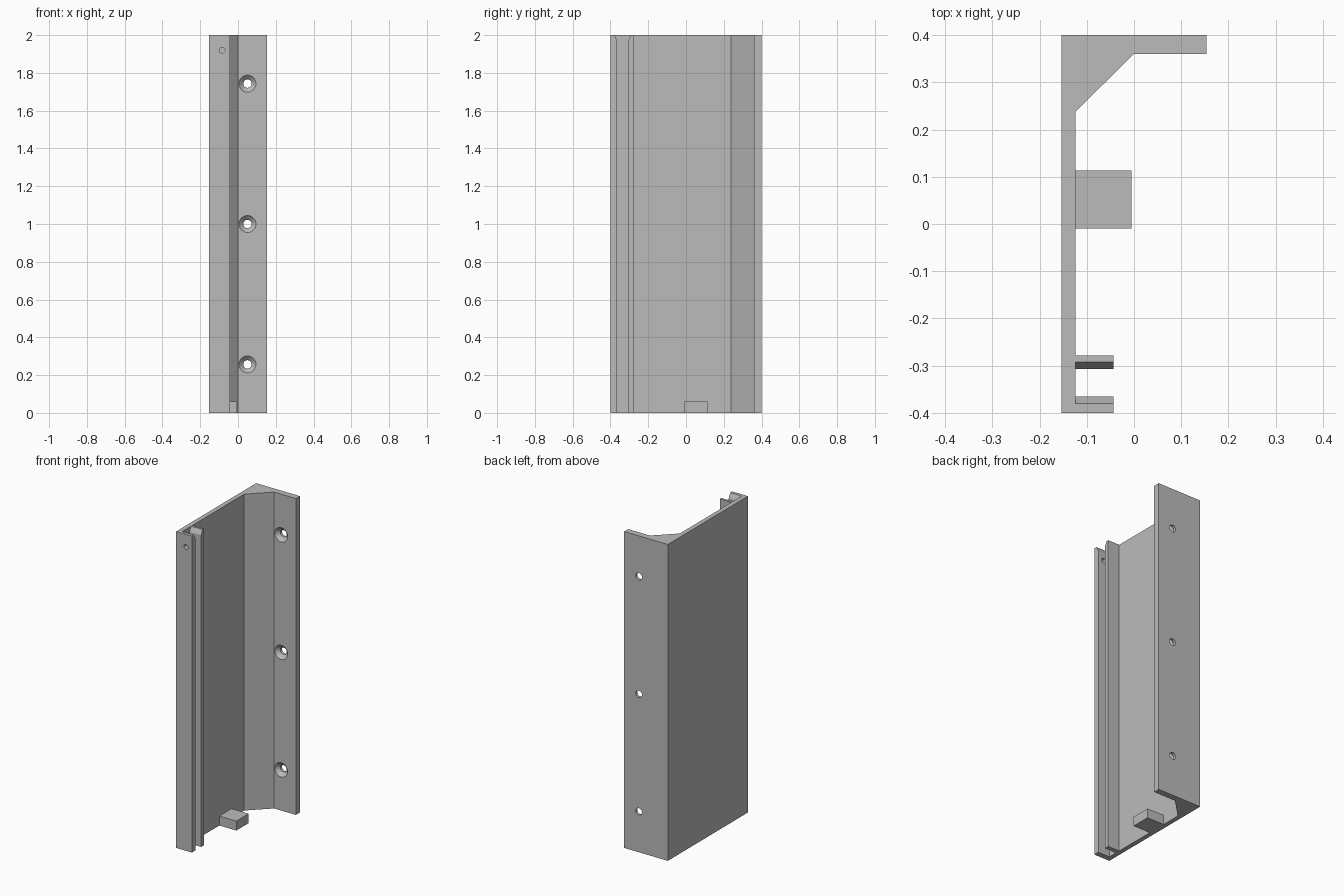
import bpy, bmesh
from math import radians
from mathutils import Matrix, Vector

if "Cube" in bpy.data.objects:
    bpy.data.objects.remove(bpy.data.objects["Cube"], do_unlink=True)

grey = bpy.data.materials.new("plain grey")
grey.use_nodes = True
grey.diffuse_color = (0.5, 0.5, 0.5, 1)
grey.node_tree.nodes["Principled BSDF"].inputs["Base Color"].default_value = (0.5, 0.5, 0.5, 1)

HEIGHT = 2.0
LEAD_IN = 0.03     # height of the flared slot mouth
FLARE = 0.015
WALL, LIP = -0.124, -0.043


def make_object(name, bm):
    bmesh.ops.recalc_face_normals(bm, faces=bm.faces)
    mesh = bpy.data.meshes.new(name)
    bm.to_mesh(mesh)
    bm.free()
    mesh.materials.append(grey)
    obj = bpy.data.objects.new(name, mesh)
    bpy.context.collection.objects.link(obj)
    return obj


def loft(name, layers):
    """Skin matching loops of points and cap both ends."""
    bm = bmesh.new()
    rings = [[bm.verts.new(p) for p in layer] for layer in layers]
    n = len(rings[0])
    for low, high in zip(rings, rings[1:]):
        for i in range(n):
            j = (i + 1) % n
            bm.faces.new((low[i], low[j], high[j], high[i]))
    bm.faces.new(rings[0][::-1])
    bm.faces.new(rings[-1])
    return make_object(name, bm)


def drill(name, x, z, steps):
    """Round cutter along y; steps are (y, radius) pairs."""
    bm = bmesh.new()
    verts = [bm.verts.new((x, y, z + r)) for y, r in steps]
    edges = [bm.edges.new(pair) for pair in zip(verts, verts[1:])]
    bmesh.ops.spin(bm, geom=verts + edges, cent=(x, 0, z), axis=(0, 1, 0),
                   angle=radians(360), steps=32)
    bmesh.ops.remove_doubles(bm, verts=bm.verts, dist=1e-5)
    cutter = make_object(name, bm)
    cutter.hide_render = True
    return cutter


# Bracket cross-section: front lip, slot, rib, wall, gusset and rear flange
def section(z, flare):
    front, back = -0.365 - flare, -0.307 + flare
    outline = [(-0.153, -0.4), (LIP, -0.4), (LIP, front), (WALL, front),
               (WALL, back), (LIP, back), (LIP, -0.278), (WALL, -0.278),
               (WALL, 0.238), (0, 0.36), (0.153, 0.36), (0.153, 0.4), (-0.153, 0.4)]
    return [(x, y, z) for x, y in outline]


bracket = loft("bracket", [section(0, 0), section(HEIGHT - LEAD_IN, 0), section(HEIGHT, FLARE)])

# Countersunk screw holes in the flange and a small pin hole in the lip
sink = [(0.358, 0), (0.358, 0.047), (0.383, 0.022), (0.42, 0.022), (0.42, 0)]
cutters = [drill("screw_hole_cutter", 0.05, z, sink) for z in (0.257, 1.0, 1.743)]
pin = [(-0.42, 0), (-0.42, 0.015), (-0.34, 0.015), (-0.34, 0)]
cutters.append(drill("pin_hole_cutter", -0.084, 1.92, pin))

bpy.context.view_layer.objects.active = bracket
for cutter in cutters:
    cut = bracket.modifiers.new("hole", 'BOOLEAN')
    cut.operation = 'DIFFERENCE'
    cut.solver = 'EXACT'
    cut.object = cutter
    bpy.ops.object.modifier_apply(modifier=cut.name)
    bpy.data.objects.remove(cutter, do_unlink=True)

bpy.ops.object.select_all(action='DESELECT')
bracket.select_set(True)
bpy.ops.object.shade_smooth_by_angle(angle=radians(20))

# Stop block at the foot of the wall
bm = bmesh.new()
size, centre = Vector((0.122, 0.123, 0.06)), Vector((-0.066, 0.052, 0.03))
bmesh.ops.create_cube(bm, size=1, matrix=Matrix.Translation(centre) @ Matrix.Diagonal(size).to_4x4())
make_object("stop_block", bm)
